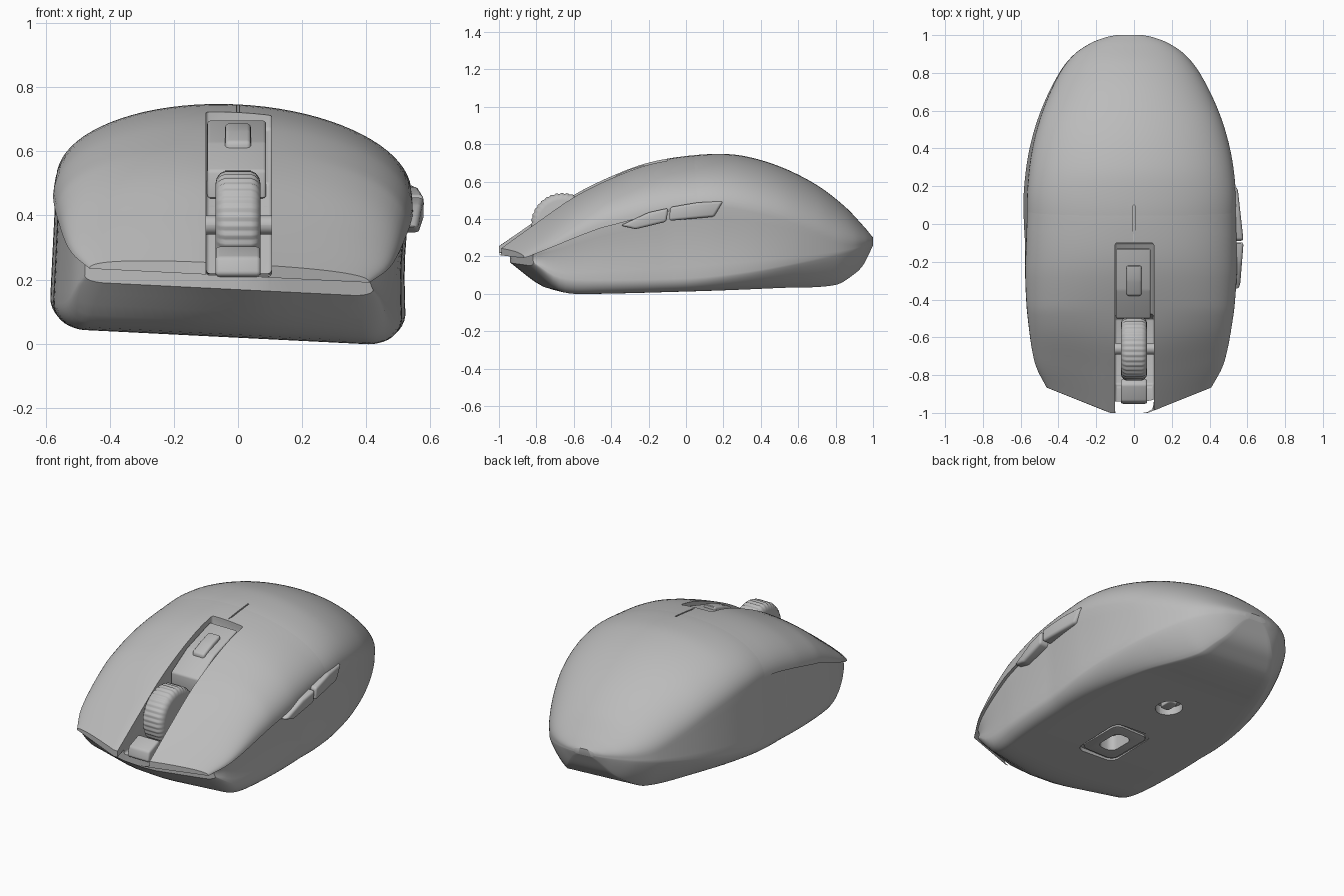
import bpy, bmesh, math
from mathutils import Vector

if "Cube" in bpy.data.objects:
    bpy.data.objects.remove(bpy.data.objects["Cube"], do_unlink=True)

GREY = bpy.data.materials.new("plain_grey")
GREY.use_nodes = True
GREY.diffuse_color = (0.5, 0.5, 0.5, 1)
GREY.node_tree.nodes["Principled BSDF"].inputs["Base Color"].default_value = (0.5, 0.5, 0.5, 1)


def curve(*pts):
    """Smooth curve through (y, value) points."""
    def slope(i):
        a, b = pts[max(i - 1, 0)], pts[min(i + 1, len(pts) - 1)]
        return (b[1] - a[1]) / (b[0] - a[0])

    def value(y):
        y = min(max(y, pts[0][0]), pts[-1][0])
        i = max(k for k in range(len(pts) - 1) if pts[k][0] <= y)
        (a, p), (b, q) = pts[i], pts[i + 1]
        h = b - a
        t = (y - a) / h
        return ((2*t**3 - 3*t*t + 1) * p + (t**3 - 2*t*t + t) * h * slope(i)
                + (3*t*t - 2*t**3) * q + (t**3 - t*t) * h * slope(i + 1))
    return value


def ramp(y, start, end):
    return min(max((y - start) / (end - start), 0), 1)


# Side and plan outlines along the length
half_width = curve((-1, .43), (-.9, .48), (-.8, .505), (-.6, .53), (-.3, .553), (0, .556), (.2, .55),
                   (.4, .523), (.6, .465), (.8, .37), (.9, .29), (.96, .2), (.99, .12), (1, .07))
top = curve((-1, .25), (-.8, .39), (-.6, .525), (-.4, .625), (-.2, .7), (0, .738), (.15, .746),
            (.3, .737), (.5, .68), (.7, .58), (.85, .465), (.95, .36), (1, .3))
seam = curve((-1, .212), (-.9, .25), (-.8, .283), (-.6, .342), (-.4, .393), (-.2, .445), (0, .483),
             (.2, .49), (.5, .425), (.7, .345), (.85, .287), (1, .28))
crease = curve((-.94, .19), (-.8, .12), (-.6, .1), (0, .11), (.3, .14), (.6, .19), (.85, .242), (1, .272))
bottom = curve((-.94, .17), (-.78, .05), (-.68, .024), (-.5, .022), (0, .035), (.5, .05), (.8, .06),
               (.9, .115), (.95, .165), (1, .262))
inset = curve((-.94, .14), (0, .16), (.5, .24), (.8, .32), (1, .35))
ROLL = 0.05


def place(x, y, z):
    """Sweep the front corners back and roll the form slightly."""
    y += .4 * ramp(y, -.45, -1) * max(0, abs(x) - .1)
    return Vector((x + ROLL * (z - .75), y, z - ROLL * x))


def smooth(ob, angle=35):
    bpy.ops.object.select_all(action="DESELECT")
    ob.select_set(True)
    bpy.context.view_layer.objects.active = ob
    bpy.ops.object.shade_smooth_by_angle(angle=math.radians(angle))


def finish(name, bm):
    bmesh.ops.recalc_face_normals(bm, faces=bm.faces)
    me = bpy.data.meshes.new(name)
    bm.to_mesh(me)
    bm.free()
    ob = bpy.data.objects.new(name, me)
    bpy.context.collection.objects.link(ob)
    me.materials.append(GREY)
    smooth(ob)
    return ob


def skin(bm, rings):
    """Join closed rings of points with quads."""
    rows = [[bm.verts.new(p) for p in r] for r in rings]
    n = len(rows[0])
    for a, b in zip(rows, rows[1:]):
        for i in range(n):
            bm.faces.new((a[i], a[(i + 1) % n], b[(i + 1) % n], b[i]))
    return rows


def loft(name, rings):
    bm = bmesh.new()
    rows = skin(bm, rings)
    n = len(rows[0])
    for row in (rows[0], rows[-1]):
        # upright strips so that the swept front keeps its shape
        for i in range(n // 2):
            quad = dict.fromkeys((row[i], row[i + 1], row[-i - 1], row[-i % n]))
            bm.faces.new(list(quad))
    return finish(name, bm)


def prism(name, outline, axis, lo, hi, bevel=0.0):
    """Extrude a 2D outline along an axis, with rounded edges."""
    bm = bmesh.new()
    rows = skin(bm, [[(*p[:axis], d, *p[axis:]) for p in outline] for d in (lo, hi)])
    for row in rows:
        bm.faces.new(row)
    if bevel:
        bmesh.ops.recalc_face_normals(bm, faces=bm.faces)
        bmesh.ops.bevel(bm, geom=bm.edges[:], offset=bevel, segments=3, affect="EDGES", profile=.5)
    return finish(name, bm)


def rounded_rect(cx, cy, hx, hy, r, n=5):
    pts = []
    for k, (sx, sy) in enumerate(((1, 1), (-1, 1), (-1, -1), (1, -1))):
        for i in range(n + 1):
            a = math.pi / 2 * (k + i / n)
            pts.append((cx + sx*(hx - r) + r*math.cos(a), cy + sy*(hy - r) + r*math.sin(a)))
    return pts


def cut(ob, cutters):
    for c in cutters:
        m = ob.modifiers.new("cut", "BOOLEAN")
        m.operation, m.solver, m.object = "DIFFERENCE", "EXACT", c
    bpy.context.view_layer.update()
    me = bpy.data.meshes.new_from_object(ob.evaluated_get(bpy.context.evaluated_depsgraph_get()))
    ob.modifiers.clear()
    ob.data = me
    smooth(ob)


def dome(y, w, base, height, n=40):
    power = 2 / (2 + .5 * ramp(y, 0, -1))
    pts = []
    for i in range(n + 1):
        c, s = math.cos(math.pi * i / n), max(math.sin(math.pi * i / n), 0)
        if i == n:
            s = 0
        pts.append((math.copysign(abs(c)**power, c) * w, base + height * s**power))
    return pts


def body_ring(y):
    w, s, c, b = half_width(y), seam(y), crease(y), bottom(y)
    lip = .012 * ramp(y, .2, -.1)**2
    c = min(max(c, b + .004), s - .004)
    w -= lip
    pts = dome(y, w, s, top(y) - lip - s)
    floor = w * (1 - inset(y))
    bulge = 1 + .6 * ramp(y, 0, .6)
    low = [(floor + (w - floor) * max(math.cos(a), 0)**bulge, c - (c - b) * math.sin(a)**bulge)
           for a in (math.pi / 2 * i / 8 for i in range(9))]
    waist = [(w, s + (c - s) * t / 6) for t in range(1, 6)]
    left = [(-x, z) for x, z in waist + low]
    base = [(floor * (k / 6 - 1), b) for k in range(1, 12)]
    # slight hollow on the thumb side
    hollow = .01 * ramp(y, .6, .2)
    right = [(x - hollow * math.sin(math.pi * t / 6), z) for t, (x, z) in enumerate(waist, 1)] + low
    return [place(x, y, z) for x, z in pts + left + base + right[::-1]]


def shell_ring(y):
    fade = ramp(y, .25, -.25)**2
    s = seam(y)
    pts = dome(y, half_width(y) - .004 + .01 * fade, s, top(y) - s - .004 * (1 - fade))
    under = [(x, s) for x, z in pts[-2:0:-1]]
    return [place(x, y, z) for x, z in pts + under]


# Main body and overhanging click-button shell
ROWS = 70
body = loft("body", [body_ring(-.94 + 1.94 * math.sin(math.pi / 2 * i / ROWS)) for i in range(ROWS + 1)])
shell = loft("button_shell", [shell_ring(-1 + 1.25 * i / 40) for i in range(41)])

# Central channel, wheel well, slit and underside recesses
channel = prism("channel_cutter", [(-1.1, .2), (-.86, .22), (-.85, .19), (-.5, .19), (-.48, .5),
                                   (-.1, .665), (-.1, .9), (-1.1, .9)], 0, -.1, .105, .012)
slit = prism("slit_cutter", rounded_rect(0, 0, .004, .1, .003), 2, .722, .8)
sensor_ring = prism("sensor_ring_cutter", rounded_rect(-.03, -.2, .13, .17, .05), 2, -.1, .042)
sensor_hole = prism("sensor_hole_cutter", rounded_rect(-.03, -.2, .055, .085, .04), 2, -.1, .12)
switch_hole = prism("switch_hole_cutter", rounded_rect(-.03, .26, .075, .075, .0749), 2, -.1, .09)
cutters = [channel, slit, sensor_ring, sensor_hole, switch_hole]
cut(body, cutters)
cut(shell, [channel, slit])

# Raised sensor surround and slide switch underneath
surround = prism("sensor_surround", rounded_rect(-.03, -.2, .112, .152, .04), 2, .03, .06, .003)
cut(surround, [sensor_hole])
prism("power_switch", rounded_rect(-.03, .26, .03, .045, .02), 2, .055, .11, .005)
for c in cutters:
    c.hide_render = True
    c.hide_set(True)

# Sunken panel with its small button, and the nose below the wheel
prism("centre_panel", [(-.5, .45), (-.5, .54), (-.35, .628), (-.13, .698), (-.13, .6)], 0, -.096, .088, .01)
prism("centre_button", [(-.38, .58), (-.38, .63), (-.3, .665), (-.22, .69), (-.22, .6)], 0, -.04, .04, .012)
prism("nose", [(-.955, .215), (-.94, .27), (-.85, .305), (-.82, .28), (-.82, .2), (-.92, .2)],
      0, -.07, .07, .012)

# Ribbed scroll wheel and its axle
RIBS = 36
profile = [(.07, .13), (.066, .148), (.055, .158), (.04, .165)]
rings = []
for x, r in [(-x, r) for x, r in profile] + profile[::-1]:
    ring = []
    for i in range(RIBS * 4):
        a = math.tau * i / (RIBS * 4)
        rr = r + (.004 if i % 4 < 2 and abs(x) < .06 else 0)
        ring.append((x, -.66 + rr * math.cos(a), .37 + rr * math.sin(a)))
    rings.append(ring)
bm = bmesh.new()
rows = skin(bm, rings)
bm.faces.new(rows[0])
bm.faces.new(rows[-1])
finish("scroll_wheel", bm)
prism("wheel_axle", rounded_rect(-.66, .37, .03, .03, .0299), 0, -.105, .105)

# Two thumb buttons on the left side
for name, outline, tilt, ref in (
        ("thumb_button_front", [(-.35, .365), (-.27, .345), (-.105, .385), (-.095, .458), (-.2, .435)], .08, -.1),
        ("thumb_button_back", [(-.09, .39), (.15, .412), (.2, .495), (.06, .488), (-.085, .463)], -.11, -.09)):
    ob = prism(name, outline, 0, .45, .58, .014)
    for v in ob.data.vertices:
        if v.co.x > .52:
            v.co.x += tilt * (v.co.y - ref)
